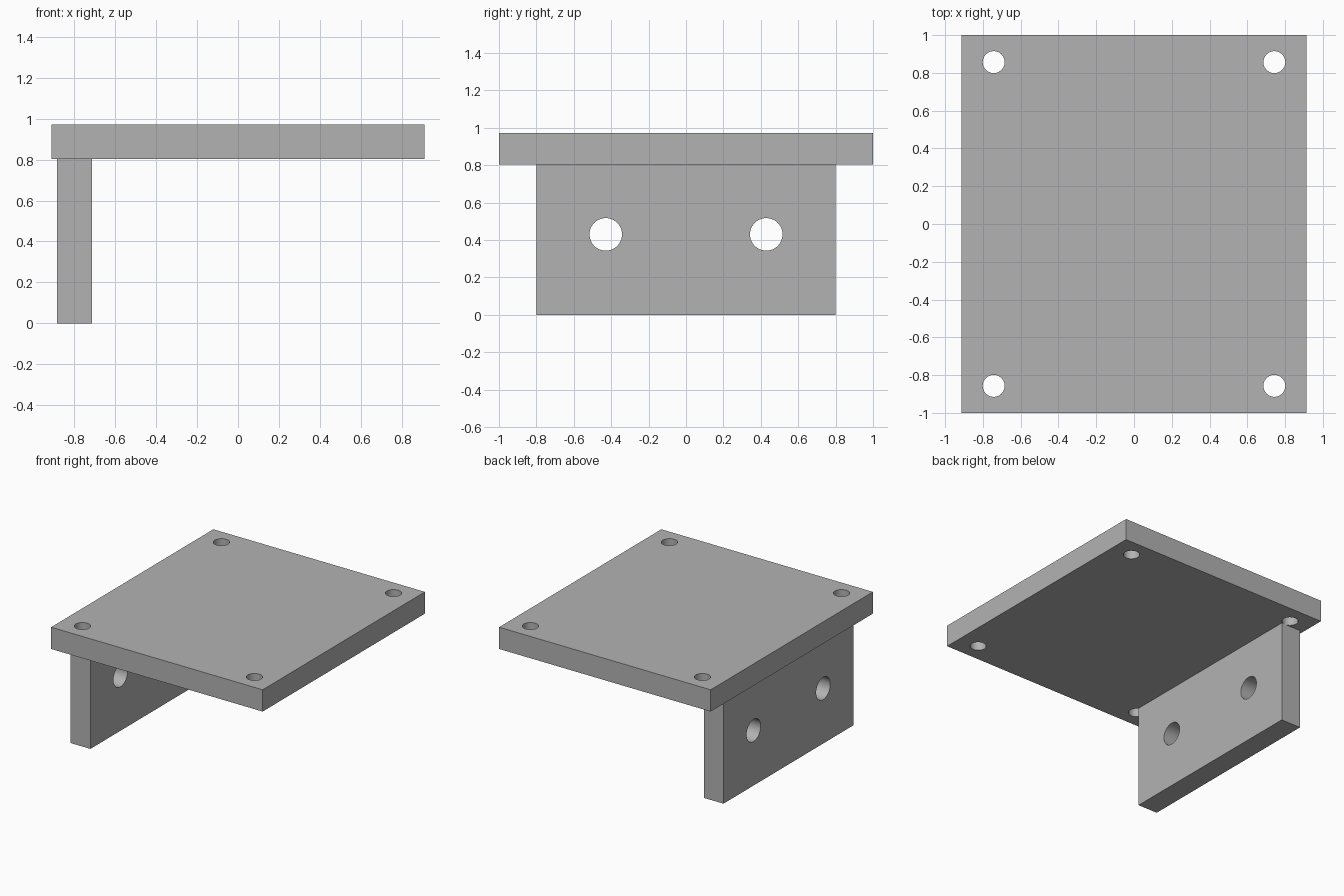
import bpy
import math

cube = bpy.data.objects.get("Cube")
if cube:
    bpy.data.objects.remove(cube, do_unlink=True)

grey = bpy.data.materials.new("plain grey")
grey.use_nodes = True
colour = (0.45, 0.45, 0.45, 1)
grey.diffuse_color = colour
grey.node_tree.nodes["Principled BSDF"].inputs["Base Color"].default_value = colour


def box(name, centre, size):
    bpy.ops.mesh.primitive_cube_add(size=1, location=centre)
    obj = bpy.context.object
    obj.name = name
    obj.scale = size
    bpy.ops.object.transform_apply(location=False, rotation=False, scale=True)
    obj.data.materials.append(grey)
    return obj


def drill(obj, centre, radius, rotation=(0, 0, 0)):
    """Cut one round through hole, then discard the cutter."""
    bpy.ops.mesh.primitive_cylinder_add(
        vertices=48, radius=radius, depth=0.4, location=centre, rotation=rotation)
    cutter = bpy.context.object
    cutter.hide_render = True
    cutter.data.materials.append(grey)
    mod = obj.modifiers.new("hole", 'BOOLEAN')
    mod.operation = 'DIFFERENCE'
    mod.solver = 'EXACT'
    mod.object = cutter
    bpy.ops.object.select_all(action='DESELECT')
    obj.select_set(True)
    bpy.context.view_layer.objects.active = obj
    bpy.ops.object.modifier_apply(modifier=mod.name)
    bpy.data.objects.remove(cutter, do_unlink=True)


# Horizontal plate with four corner holes
plate = box("top_plate", (0, 0, 0.888), (1.826, 2, 0.17))
for x in (-0.743, 0.743):
    for y in (-0.857, 0.857):
        drill(plate, (x, y, 0.888), 0.058)

# Upright plate under the right edge with two bolt holes
upright = box("upright_plate", (-0.799, 0, 0.4015), (0.17, 1.6, 0.803))
for y in (-0.429, 0.429):
    drill(upright, (-0.799, y, 0.43), 0.087, (0, math.pi / 2, 0))

# Smooth hole walls, sharp edges
for obj in (plate, upright):
    bpy.ops.object.select_all(action='DESELECT')
    obj.select_set(True)
    bpy.context.view_layer.objects.active = obj
    bpy.ops.object.shade_smooth_by_angle(angle=math.radians(30))
